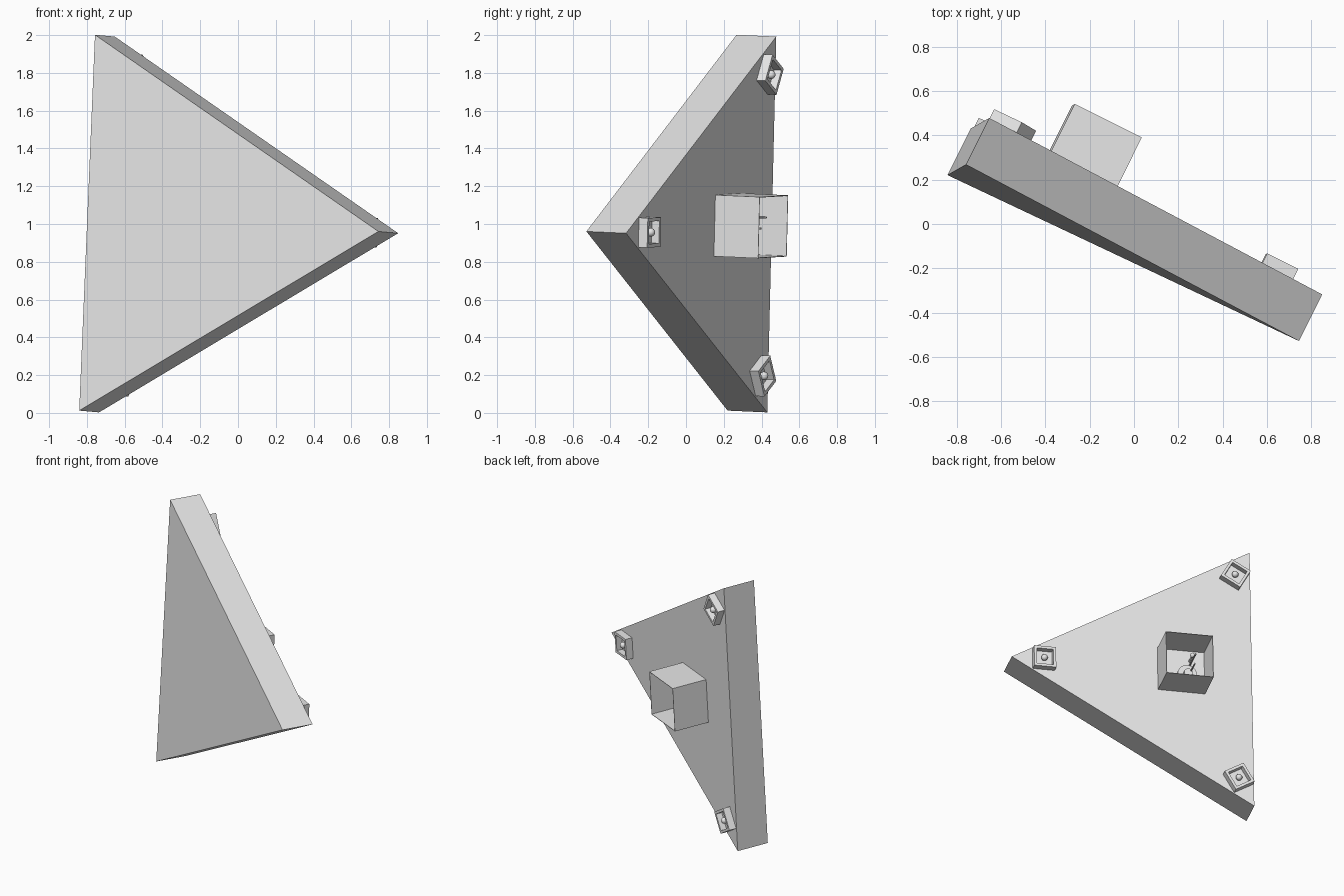
import bpy, bmesh, math
from mathutils import Matrix, Vector

if "Cube" in bpy.data.objects:
    bpy.data.objects.remove(bpy.data.objects["Cube"])

grey = bpy.data.materials.new("light_grey")
grey.use_nodes = True
grey.diffuse_color = (0.8, 0.8, 0.8, 1)
grey.node_tree.nodes["Principled BSDF"].inputs["Base Color"].default_value = (0.8, 0.8, 0.8, 1)

# Panel frame: local X points to the side corner, local Z out of the back
out = Vector((0.446, 0.894, -0.04)).normalized()
up = Vector((0.045, 0.03, 0.9985))
up = (up - out * up.dot(out)).normalized()
side = out.cross(up)
frame = Matrix((side, -up, out)).transposed().to_4x4()
frame.translation = (-0.18, 0.197, 0.982)


def finish(name, bm, local=Matrix(), smooth=False):
    bmesh.ops.recalc_face_normals(bm, faces=bm.faces)
    mesh = bpy.data.meshes.new(name)
    bm.to_mesh(mesh)
    bm.free()
    mesh.materials.append(grey)
    obj = bpy.data.objects.new(name, mesh)
    obj.matrix_world = frame @ local
    bpy.context.collection.objects.link(obj)
    if smooth:
        bpy.ops.object.select_all(action='DESELECT')
        obj.select_set(True)
        bpy.context.view_layer.objects.active = obj
        bpy.ops.object.shade_smooth_by_angle(angle=math.radians(35))
    return obj


def tray(name, size, wall, floor, local):
    """Open box with its mouth facing out of the panel."""
    bm = bmesh.new()
    bmesh.ops.create_cube(bm, size=1)
    bmesh.ops.scale(bm, vec=size, verts=bm.verts)
    bmesh.ops.translate(bm, vec=(0, 0, size[2] / 2), verts=bm.verts)
    bm.normal_update()
    mouth = max(bm.faces, key=lambda f: f.calc_center_median().z)
    bmesh.ops.inset_region(bm, faces=[mouth], thickness=wall)
    rim = bmesh.ops.extrude_face_region(bm, geom=[mouth])["geom"]
    bmesh.ops.delete(bm, geom=[mouth], context='FACES_ONLY')
    for v in rim:
        if isinstance(v, bmesh.types.BMVert):
            v.co.z = floor
    finish(name, bm, local)


def rod(name, radius, length, local, x=0, y=0, z=0, sides=16):
    bm = bmesh.new()
    bmesh.ops.create_cone(bm, cap_ends=True, segments=sides, radius1=radius,
                          radius2=radius, depth=length)
    finish(name, bm, local @ Matrix.Translation((x, y, z + length / 2)), True)


def ball(name, radius, local, x=0, y=0, z=0):
    bm = bmesh.new()
    bmesh.ops.create_uvsphere(bm, u_segments=16, v_segments=10, radius=radius)
    finish(name, bm, local @ Matrix.Translation((x, y, z)), True)


# Triangular panel
bm = bmesh.new()
corners = [bm.verts.new((1.15 * math.cos(a), 1.15 * math.sin(a), 0))
           for a in (0, math.tau / 3, 2 * math.tau / 3)]
face = bm.faces.new(corners)
ext = bmesh.ops.extrude_face_region(bm, geom=[face])["geom"]
bmesh.ops.translate(bm, vec=(0, 0, -0.235),
                    verts=[v for v in ext if isinstance(v, bmesh.types.BMVert)])
finish("triangular_panel", bm)

# Corner mounts, each a square frame with a knob on a short stem
for i, place in enumerate(("side", "lower", "upper")):
    mount = Matrix.Rotation(i * math.tau / 3, 4, 'Z') @ Matrix.Translation((0.922, 0, 0))
    tray(place + "_mount_frame", (0.157, 0.157, 0.052), 0.027, 0.008, mount)
    rod(place + "_mount_stem", 0.014, 0.03, mount)
    ball(place + "_mount_knob", 0.023, mount, z=0.032)

# Central open housing with a connector inside
housing = Matrix.Translation((-0.067, -0.012, 0))
tray("central_housing", (0.338, 0.325, 0.262), 0.005, 0.004, housing)
rod("connector_disc", 0.07, 0.02, housing, -0.04, 0.03, sides=24)
rod("connector_hub", 0.03, 0.05, housing, -0.04, 0.03)
for i, (y, length) in enumerate(((-0.045, 0.19), (0.015, 0.16), (0.095, 0.13))):
    rod("connector_pin_%d" % (i + 1), 0.006, length, housing, -0.06, y, sides=10)
ball("connector_knob", 0.018, housing, -0.06, -0.08, 0.1)
rod("connector_knob_stem", 0.008, 0.1, housing, -0.06, -0.08)
